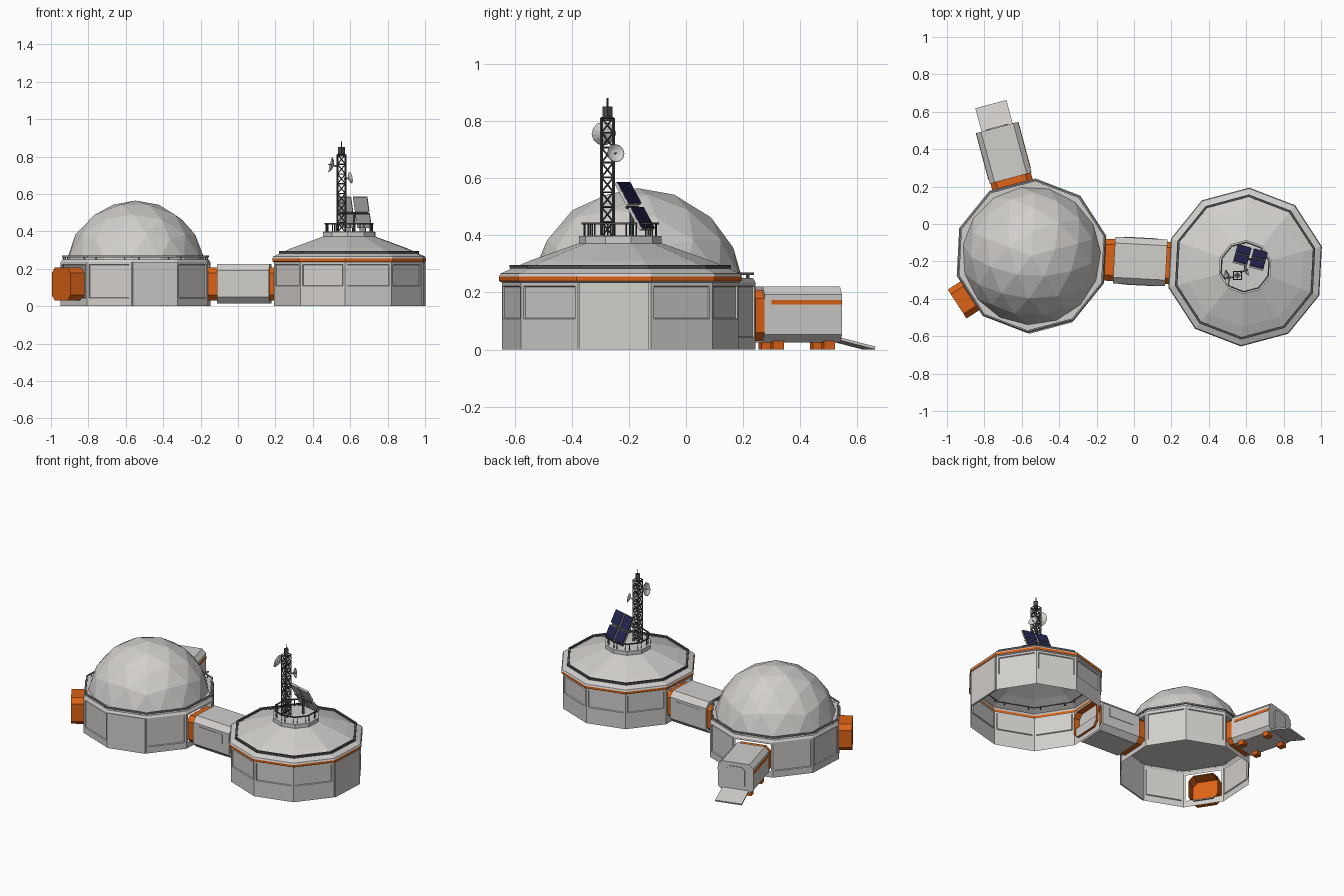
import bpy, bmesh, math
from mathutils import Matrix, Vector

if "Cube" in bpy.data.objects:
    bpy.data.objects.remove(bpy.data.objects["Cube"])

def mat(name, c):
    m = bpy.data.materials.new(name)
    m.diffuse_color = (*c, 1)
    m.use_nodes = True
    m.node_tree.nodes["Principled BSDF"].inputs["Base Color"].default_value = m.diffuse_color
    return m

HULL = mat("hull_grey", (.64, .62, .60))
ORANGE = mat("safety_orange", (.72, .125, .008))
DARK = mat("dark_metal", (.075, .08, .08))
STEEL = mat("rail_grey", (.30, .30, .30))
NAVY = mat("solar_navy", (.02, .02, .09))
LEFT, RIGHT = Vector((-.548, -.17, 0)), Vector((.594, -.23, 0))
PHASE = math.radians(87)
LINK = math.atan2(RIGHT.y - LEFT.y, RIGHT.x - LEFT.x)

def finish(name, bm, mats, matrix=Matrix(), fix=True):
    if fix:
        bmesh.ops.recalc_face_normals(bm, faces=bm.faces)
    me = bpy.data.meshes.new(name)
    bm.to_mesh(me)
    bm.free()
    for m in mats:
        me.materials.append(m)
    ob = bpy.data.objects.new(name, me)
    ob.matrix_world = matrix
    bpy.context.collection.objects.link(ob)
    return ob

def revolve(profile, n=10, closed=False, phase=PHASE):
    """Spin (r, z) points into n flat sides; returns bmesh and faces[segment][side]."""
    bm = bmesh.new()
    rings = []
    for r, z in profile:
        if r == 0:
            rings.append([bm.verts.new((0, 0, z))] * n)
        else:
            rings.append([bm.verts.new((r * math.cos(phase + k * math.tau / n),
                                        r * math.sin(phase + k * math.tau / n), z)) for k in range(n)])
    faces = []
    for i in range(len(rings) if closed else len(rings) - 1):
        a, b = rings[i], rings[(i + 1) % len(rings)]
        row = []
        for k in range(n):
            j = (k + 1) % n
            vs = list(dict.fromkeys((a[k], a[j], b[j], b[k])))
            row.append(bm.faces.new(vs))
        faces.append(row)
    return bm, faces

def shell(name, centre, profile, orange_segment, openings, plain):
    """Ten-sided open-bottomed building with recessed wall panels."""
    bm, faces = revolve(profile)
    for f in (faces[orange_segment] if orange_segment else []):
        f.material_index = 1
    walls = [f for k, f in enumerate(faces[1]) if k not in plain]
    holes = [faces[1][k] for k in openings]
    bmesh.ops.recalc_face_normals(bm, faces=bm.faces)
    bmesh.ops.inset_individual(bm, faces=walls, thickness=.018, depth=0)
    bmesh.ops.inset_individual(bm, faces=[f for f in walls if f not in holes], thickness=.004, depth=-.006)
    bmesh.ops.delete(bm, geom=holes, context='FACES')
    finish(name, bm, [HULL, ORANGE], Matrix.Translation(centre), fix=False)

def frame(centre, angle):
    return Matrix.Translation(centre) @ Matrix.Rotation(angle, 4, 'Z')

def octagon(w, z0, z1, c):
    return [(-w + c, z0), (w - c, z0), (w, z0 + c), (w, z1 - c),
            (w - c, z1), (-w + c, z1), (-w, z1 - c), (-w, z0 + c)]

def prism(name, section, d0, d1, m, material, caps=(True, True)):
    """Extrude a (side, height) section along the frame's outward axis."""
    bm = bmesh.new()
    a, b = [[bm.verts.new((d, u, z)) for u, z in section] for d in (d0, d1)]
    n = len(a)
    for k in range(n):
        bm.faces.new((a[k], a[(k + 1) % n], b[(k + 1) % n], b[k]))
    for ring, on in zip((a, b), caps):
        if on:
            bm.faces.new(ring)
    return finish(name, bm, [material], m)

def box(name, lo, hi, m, material):
    sec = [(lo[1], lo[2]), (hi[1], lo[2]), (hi[1], hi[2]), (lo[1], hi[2])]
    return prism(name, sec, lo[0], hi[0], m, material)

def strut(bm, a, b, r, n=4):
    a, b = Vector(a), Vector(b)
    m = Matrix.Translation((a + b) / 2) @ (b - a).to_track_quat('Z', 'Y').to_matrix().to_4x4()
    bmesh.ops.create_cone(bm, cap_ends=True, segments=n, radius1=r, radius2=r, depth=(b - a).length, matrix=m)

def railing(name, centre, r, z0, z1, t, material):
    bm, _ = revolve([(r - t, z1 - t), (r, z1 - t), (r, z1), (r - t, z1)], closed=True)
    for k in range(10):
        for s in (-.1, .1):
            a = PHASE + k * math.tau / 10 + s
            q = (r - t) * math.cos(math.pi / 10) / math.cos(math.pi / 10 - .1)
            x, y = q * math.cos(a), q * math.sin(a)
            strut(bm, (x, y, z0), (x, y, z1 - t / 2), t * .4)
    finish(name, bm, [material], Matrix.Translation(centre))

# Buildings: side k faces 105 + 36k degrees
shell("dome_base", LEFT, [(.414, 0), (.414, .03), (.414, .235), (.405, .25), (.385, .25), (0, .25)],
      None, (0, 3, 7), (5,))
shell("control_building", RIGHT, [(.415, 0), (.415, .095), (.415, .235), (.425, .24), (.425, .255),
      (.42, .266), (.32, .31), (.145, .372), (.145, .398), (0, .4)], 3, (2,), (7,))
railing("dome_railing", LEFT, .408, .24, .27, .009, STEEL)
railing("roof_railing", RIGHT, .388, .265, .296, .013, DARK)
railing("platform_railing", RIGHT, .136, .39, .445, .007, DARK)

# Door plate on the far side of the control building
a7 = math.radians(-3)
box("outer_door", (.39, -.122, 0), (.402, .122, .235), frame(RIGHT, a7), HULL)
box("front_plate", (.39, -.122, 0), (.4, .122, .235), frame(LEFT, math.radians(-75)), HULL)

# Geodesic dome
bm = bmesh.new()
bmesh.ops.create_icosphere(bm, subdivisions=1, radius=1)
bmesh.ops.subdivide_edges(bm, edges=bm.edges[:], cuts=2, use_grid_fill=True)
for v in bm.verts:
    v.co = v.co.normalized() * .375
bmesh.ops.triangulate(bm, faces=[f for f in bm.faces if len(f.verts) > 3])
bmesh.ops.bisect_plane(bm, geom=bm.verts[:] + bm.edges[:] + bm.faces[:], plane_co=(0, 0, .06),
                       plane_no=(0, 0, 1), clear_inner=True)
finish("geodesic_dome", bm, [HULL], frame(LEFT + Vector((0, 0, .19)), math.radians(15)))

# Connecting corridor with orange collars and side panels
link = frame(LEFT, LINK)
collar = octagon(.112, .03, .208, .03)
prism("corridor", octagon(.125, .015, .225, .033), .442, .722, link, HULL)
prism("corridor_collar_left", collar, .385, .445, link, ORANGE, (False, False))
prism("corridor_collar_right", collar, .72, .765, link, ORANGE, (False, False))
for s in (-1, 1):
    box("corridor_panel", (.49, s * .125 - .003, .115), (.67, s * .125 + .003, .175), link, HULL)

# Spare docking port
prism("docking_port", octagon(.092, .03, .207, .03), .385, .474, frame(LEFT, math.radians(213)), ORANGE, (False, True))

# Airlock with door, stripes, feet and ramp
lock = frame(LEFT, math.radians(105))
prism("airlock_collar", collar, .385, .44, lock, ORANGE, (False, False))
prism("airlock_body", octagon(.116, .025, .22, .027), .43, .71, lock, HULL)
prism("airlock_door", octagon(.06, .05, .195, .02), .708, .715, lock, HULL)
for s in (-1, 1):
    box("airlock_stripe", (.455, s * .116 - .002, .157), (.71, s * .116 + .002, .174), lock, ORANGE)
    for d in (.465, .65):
        box("airlock_foot", (d, s * .075 - .02, 0), (d + .04, s * .075 + .02, .03), lock, ORANGE)
tilt = lock @ Matrix.Translation((.705, 0, .042)) @ Matrix.Rotation(math.radians(14), 4, 'Y')
box("airlock_ramp", (0, -.086, -.008), (.138, .086, .002), tilt, HULL)

# Lattice radio mast
mx, my, h = .553, -.275, .021
bm = bmesh.new()
corners = [(mx + h * x, my + h * y) for x, y in ((-1, -1), (1, -1), (1, 1), (-1, 1))]
levels = [.395 + i * .052 for i in range(9)]
for k in range(4):
    a, b = corners[k], corners[(k + 1) % 4]
    strut(bm, (*a, levels[0]), (*a, levels[-1]), .005)
    for z0, z1 in zip(levels, levels[1:]):
        strut(bm, (*a, z0), (*b, z1), .003)
        strut(bm, (*b, z0), (*a, z1), .003)
        strut(bm, (*a, z1), (*b, z1), .003)
strut(bm, (mx, my, .80), (mx, my, .85), .018)
strut(bm, (mx, my, .85), (mx, my, .88), .003)
finish("radio_mast", bm, [DARK])

# Dish antennas
for pos, aim, r in (((.512, -.286, .752), (-1, -.1, .25), .043),
                    ((.59, -.25, .685), (1, .35, .2), .032)):
    bm, _ = revolve([(0, 0), (r * .5, r * .1), (r, r * .4), (r * .95, r * .42), (r * .5, r * .16), (0, r * .08)], 12)
    strut(bm, (0, 0, 0), (0, 0, r * .7), .003)
    strut(bm, (0, 0, 0), (0, 0, -.025), .005)
    m = Matrix.Translation(pos) @ Vector(aim).to_track_quat('Z', 'Y').to_matrix().to_4x4()
    finish("dish_antenna", bm, [HULL], m)

# Tilted two by two solar array on a post
array = (Matrix.Translation((.622, -.178, .503)) @ Matrix.Rotation(math.radians(-15), 4, 'Z')
         @ Matrix.Rotation(math.radians(-61), 4, 'X'))
for sx in (-1, 1):
    for sy in (-1, 1):
        x, y = sx * .045, sy * .05
        box("solar_backing", (x - .039, y - .044, -.008), (x + .039, y + .044, .002), array, HULL)
        box("solar_cells", (x - .037, y - .042, .001), (x + .037, y + .042, .006), array, NAVY)
bm = bmesh.new()
strut(bm, (.622, -.19, .39), (.622, -.19, .50), .008, 6)
a, b = array @ Vector((-.08, 0, -.012)), array @ Vector((.08, 0, -.012))
strut(bm, a, b, .006)
finish("solar_mount", bm, [DARK])
